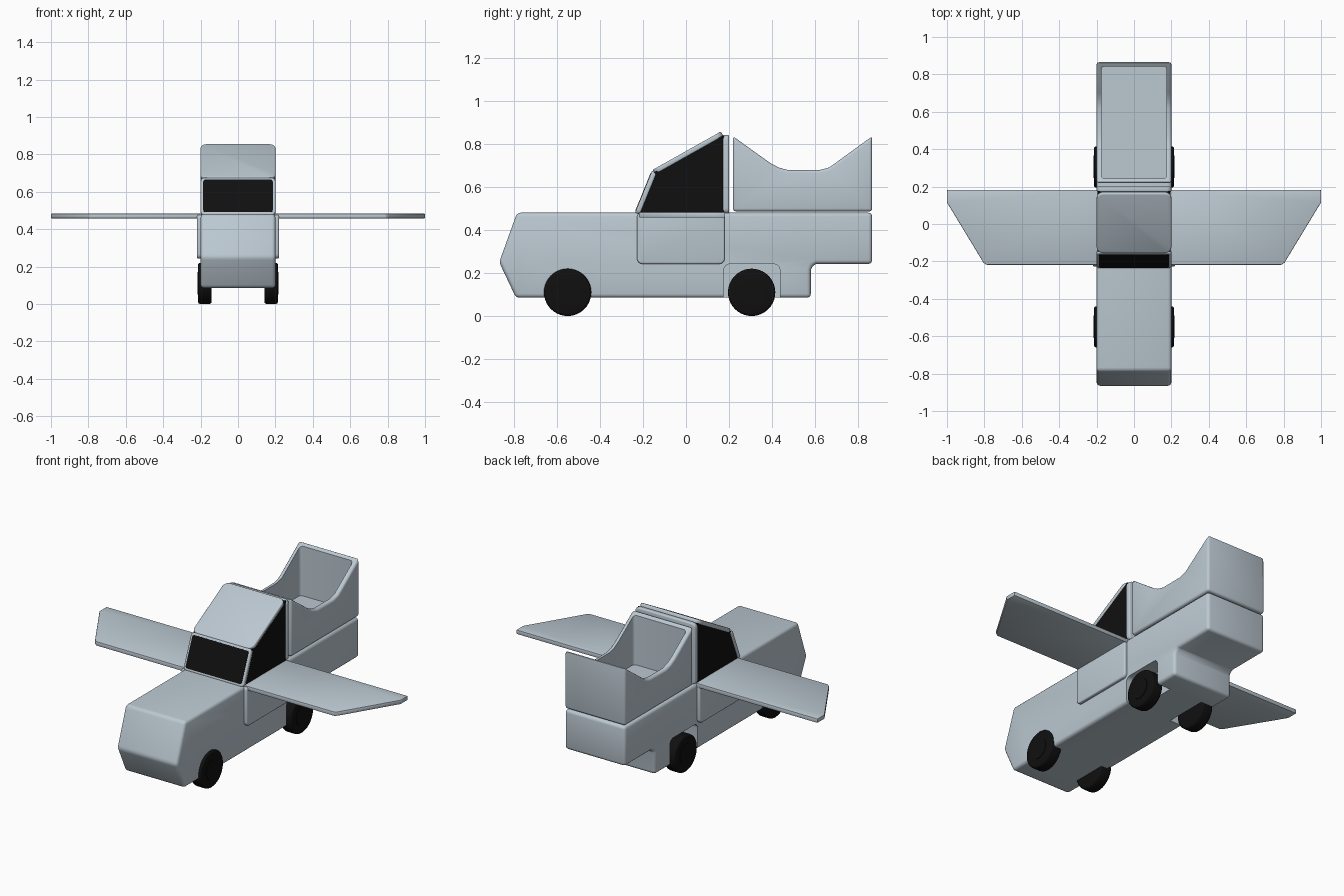
import bpy, bmesh, math
from mathutils import Matrix, Vector

if "Cube" in bpy.data.objects:
    bpy.data.objects.remove(bpy.data.objects["Cube"])


def material(name, col):
    m = bpy.data.materials.new(name)
    m.diffuse_color = (*col, 1)
    m.use_nodes = True
    m.node_tree.nodes["Principled BSDF"].inputs["Base Color"].default_value = m.diffuse_color
    return m


GREY = material("pale blue grey", (0.50, 0.58, 0.64))
BLACK = material("black", (0.005, 0.005, 0.005))


def frame(x, y, z, loc):
    """Matrix from three axes and an origin."""
    return Matrix.Translation(loc) @ Matrix((x, y, z)).transposed().to_4x4()


def side_frame(x0):
    """Profile is drawn in (y, z) and extruded along +x from x0."""
    return frame((0, 1, 0), (0, 0, 1), (1, 0, 0), (x0, 0, 0))


def rounded(x0, y0, x1, y1, r, n=4):
    """Rounded rectangle outline."""
    pts = []
    corners = ((x1 - r, y1 - r), (x0 + r, y1 - r), (x0 + r, y0 + r), (x1 - r, y0 + r))
    for k, (cx, cy) in enumerate(corners):
        for i in range(n + 1):
            a = math.pi / 2 * (k + i / n)
            pts.append((cx + r * math.cos(a), cy + r * math.sin(a)))
    return pts


def apply(ob, mod):
    bpy.context.view_layer.objects.active = ob
    bpy.ops.object.modifier_apply(modifier=mod.name)


def finish(ob):
    bpy.ops.object.select_all(action='DESELECT')
    ob.select_set(True)
    bpy.context.view_layer.objects.active = ob
    bpy.ops.object.shade_smooth_by_angle(angle=math.radians(35))


def extrude(name, pts, depth, mat4, mat, bevel=0.0, segs=3):
    bm = bmesh.new()
    face = bm.faces.new([bm.verts.new((x, y, 0)) for x, y in pts])
    res = bmesh.ops.extrude_face_region(bm, geom=[face])
    verts = [g for g in res['geom'] if isinstance(g, bmesh.types.BMVert)]
    bmesh.ops.translate(bm, verts=verts, vec=(0, 0, depth))
    bm.transform(mat4)
    bmesh.ops.recalc_face_normals(bm, faces=bm.faces[:])
    me = bpy.data.meshes.new(name)
    bm.to_mesh(me)
    bm.free()
    me.materials.append(mat)
    ob = bpy.data.objects.new(name, me)
    bpy.context.collection.objects.link(ob)
    if bevel:
        b = ob.modifiers.new("bevel", 'BEVEL')
        b.width, b.segments, b.limit_method = bevel, segs, 'ANGLE'
        b.angle_limit = math.radians(35)
        apply(ob, b)
    finish(ob)
    return ob


def cut(ob, cutter):
    m = ob.modifiers.new("cut", 'BOOLEAN')
    m.operation, m.solver, m.object = 'DIFFERENCE', 'EXACT', cutter
    apply(ob, m)
    bpy.data.objects.remove(cutter)
    finish(ob)


def slab(name, p0, p1, half_w, thick, r, mat, lift=0.0, bevel=0.0, margin=0.0):
    """Rounded panel whose outer surface runs from p0 to p1 in the y-z plane."""
    d = Vector((0, p1[0] - p0[0], p1[1] - p0[1]))
    length = d.length
    d.normalize()
    n = Vector((1, 0, 0)).cross(d)
    m = frame((1, 0, 0), d, n, Vector((0, *p0)) + n * (lift - thick))
    return extrude(name, rounded(-half_w, margin, half_w, length - margin, r), thick, m, mat, bevel)


# Body with pointed nose and stepped tail
body = extrude("body", [(-0.79, 0.085), (0.58, 0.085), (0.58, 0.215), (0.587, 0.234), (0.605, 0.242),
                        (0.865, 0.242), (0.865, 0.48), (-0.785, 0.48), (-0.868, 0.25)],
               0.4, side_frame(-0.2), GREY, 0.018)

# Wheel wells
for y0, y1 in ((-0.665, -0.42), (0.175, 0.437)):
    for x0 in (0.11, -0.31):
        cut(body, extrude("well cutter", rounded(y0, -0.1, y1, 0.242, 0.03), 0.2, side_frame(x0), GREY))

# Wheels
for y, end in ((-0.55, "front"), (0.305, "rear")):
    for s, side in ((1, "right"), (-1, "left")):
        ring = [(y + 0.11 * math.cos(a), 0.11 + 0.11 * math.sin(a))
                for a in (math.tau * i / 40 for i in range(40))]
        extrude(f"{end}_{side}_wheel", ring, 0.073, side_frame(0.141 if s > 0 else -0.214), BLACK, 0.012)
        hub = [(y + 0.06 * math.cos(a), 0.11 + 0.06 * math.sin(a))
               for a in (math.tau * i / 24 for i in range(24))]
        extrude(f"{end}_{side}_hub", hub, 0.004, side_frame(0.213 if s > 0 else -0.217), BLACK)

# Doors and wings
for s, side in ((1, "right"), (-1, "left")):
    extrude(f"{side}_door", rounded(-0.228, 0.242, 0.18, 0.482, 0.025), 0.035,
            side_frame(0.184 if s > 0 else -0.219), GREY, 0.008)
    outline = [(s * x, y) for x, y in ((0.19, -0.218), (0.79, -0.218), (0.806, -0.205),
                                       (1.0, 0.115), (1.0, 0.182), (0.19, 0.182))]
    extrude(f"{side}_wing", outline, 0.026, Matrix.Translation((0, 0, 0.457)), GREY, 0.005, 2)

# Cab: dark glass core, with windscreen, roof and rear panels around it
extrude("side_windows", [(-0.222, 0.475), (-0.147, 0.668), (0.176, 0.84), (0.176, 0.475)],
        0.39, side_frame(-0.195), BLACK)
slab("windscreen_frame", (-0.238, 0.478), (-0.157, 0.677), 0.2, 0.024, 0.02, GREY, bevel=0.007)
slab("windscreen", (-0.238, 0.478), (-0.157, 0.677), 0.186, 0.006, 0.012, BLACK, lift=0.002, margin=0.014)
slab("roof", (-0.157, 0.678), (0.162, 0.857), 0.2, 0.024, 0.035, GREY, bevel=0.007)
slab("cab_back", (0.172, 0.475), (0.172, 0.842), 0.2, 0.028, 0.025, GREY, bevel=0.007)

# Open cargo box with dipped sides
dip = [(0.865, 0.835), (0.70, 0.715), (0.665, 0.69), (0.62, 0.678),
       (0.475, 0.678), (0.43, 0.69), (0.39, 0.712), (0.218, 0.835)]
box = extrude("cargo_box", [(0.218, 0.486), (0.865, 0.486)] + dip, 0.4, side_frame(-0.2), GREY, 0.014)
cut(box, extrude("box cutter", rounded(-0.175, 0.243, 0.175, 0.842, 0.018), 0.5,
                 Matrix.Translation((0, 0, 0.52)), GREY))
